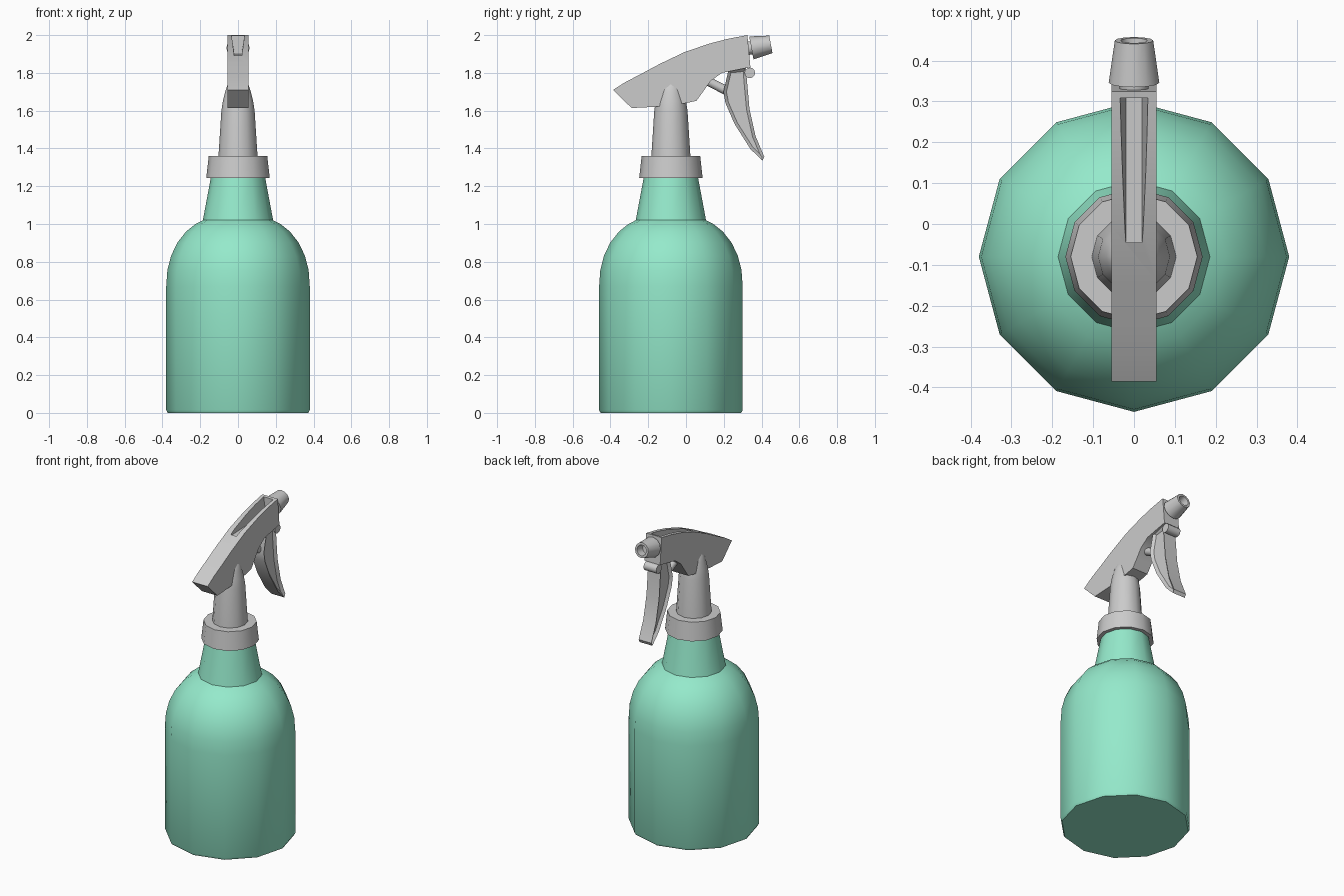
import bpy, bmesh, math
from mathutils import Vector

if "Cube" in bpy.data.objects:
    bpy.data.objects.remove(bpy.data.objects["Cube"])

CY = -0.08  # bottle axis offset in y


def finish(name, bm, mat=None, angle=40):
    bmesh.ops.recalc_face_normals(bm, faces=bm.faces[:])
    me = bpy.data.meshes.new(name)
    bm.to_mesh(me)
    bm.free()
    ob = bpy.data.objects.new(name, me)
    bpy.context.collection.objects.link(ob)
    if mat:
        me.materials.append(mat)
    shade(ob, angle)
    return ob


def shade(ob, angle=40):
    bpy.ops.object.select_all(action='DESELECT')
    ob.select_set(True)
    bpy.context.view_layer.objects.active = ob
    bpy.ops.object.shade_smooth_by_angle(angle=math.radians(angle))


def lathe(name, profile, base=(0, CY, 0), axis=(0, 0, 1), segs=12, mat=None):
    """Revolve (radius, height) points around an axis and cap both ends."""
    bm = bmesh.new()
    rot = Vector((0, 0, 1)).rotation_difference(Vector(axis))
    rings = []
    for r, h in profile:
        ring = []
        for i in range(segs):
            a = 2 * math.pi * i / segs
            p = Vector((r * math.cos(a), r * math.sin(a), h))
            ring.append(bm.verts.new(rot @ p + Vector(base)))
        rings.append(ring)
    for a, b in zip(rings, rings[1:]):
        for i in range(segs):
            j = (i + 1) % segs
            bm.faces.new((a[i], a[j], b[j], b[i]))
    bm.faces.new(rings[0])
    bm.faces.new(rings[-1])
    return finish(name, bm, mat)


def plate(name, outline, half, inset=0, depth=0):
    """Extrude a (y, z) outline across x, optionally recessing both sides."""
    bm = bmesh.new()
    left = [bm.verts.new((-half, y, z)) for y, z in outline]
    right = [bm.verts.new((half, y, z)) for y, z in outline]
    sides = [bm.faces.new(left), bm.faces.new(right)]
    n = len(outline)
    for i in range(n):
        j = (i + 1) % n
        bm.faces.new((left[i], left[j], right[j], right[i]))
    bmesh.ops.recalc_face_normals(bm, faces=bm.faces[:])
    if inset:
        bmesh.ops.inset_individual(bm, faces=sides, thickness=inset, use_even_offset=True)
        for f in sides:
            bmesh.ops.translate(bm, verts=f.verts[:], vec=f.normal * -depth)
    return finish(name, bm)


green = bpy.data.materials.new("green_plastic")
green.diffuse_color = (0.30, 0.82, 0.60, 1)
green.use_nodes = True
green.node_tree.nodes["Principled BSDF"].inputs["Base Color"].default_value = green.diffuse_color

# Bottle body with rounded shoulder and tapered neck
lathe("bottle", [(0.372, 0), (0.38, 0.015), (0.38, 0.67), (0.374, 0.755), (0.355, 0.83),
                 (0.322, 0.9), (0.275, 0.96), (0.225, 1.0), (0.186, 1.02),
                 (0.143, 1.25)], mat=green)

# Screw collar
lathe("collar", [(0.13, 1.243), (0.168, 1.243), (0.155, 1.36), (0.09, 1.36)])

# Stem rising into the head
lathe("stem", [(0.104, 1.35), (0.088, 1.6), (0.08, 1.65), (0.068, 1.7),
               (0.055, 1.74), (0.03, 1.765)])

# Spray head
head = plate("spray_head", [
    (-0.386, 1.71), (-0.32, 1.752), (-0.246, 1.79), (-0.14, 1.847), (-0.008, 1.91),
    (0.124, 1.955), (0.22, 1.98), (0.325, 2.0), (0.341, 1.83), (0.19, 1.80),
    (0.13, 1.757), (0.09, 1.70), (0.055, 1.652), (0.0, 1.64), (-0.167, 1.62),
    (-0.288, 1.614)], 0.055)

# Tapered slot cut in the top of the head
bm = bmesh.new()
cut = [[bm.verts.new((x, y, z)) for x, z in
        ((-0.019, floor), (0.019, floor), (0.05, 2.1), (-0.05, 2.1))]
       for y, floor in ((-0.045, 1.885), (0.308, 1.9))]
for i in range(4):
    j = (i + 1) % 4
    bm.faces.new((cut[0][i], cut[0][j], cut[1][j], cut[1][i]))
for c in cut:
    bm.faces.new(c)
cutter = finish("slot_cutter", bm)
cutter.hide_render = True
mod = head.modifiers.new("slot", 'BOOLEAN')
mod.operation = 'DIFFERENCE'
mod.solver = 'EXACT'
mod.object = cutter
bpy.context.view_layer.objects.active = head
bpy.ops.object.modifier_apply(modifier=mod.name)
bpy.data.objects.remove(cutter)
shade(head)

# Nozzle with hollow front, and its connector
tilt = Vector((0, 0.103, 0.019)).normalized()
lathe("nozzle", [(0.03, 0), (0.062, 0), (0.047, 0.105), (0.033, 0.105), (0.027, 0.055)],
      base=(0, 0.346, 1.932), axis=tilt)
lathe("nozzle_connector", [(0.035, 0), (0.035, 0.05)], base=(0, 0.315, 1.927), axis=tilt)

# Trigger with recessed sides
plate("trigger", [
    (0.225, 1.815), (0.318, 1.825), (0.322, 1.767), (0.336, 1.61), (0.368, 1.465),
    (0.415, 1.355), (0.405, 1.335), (0.341, 1.397), (0.257, 1.53), (0.209, 1.64),
    (0.198, 1.70)], 0.045, inset=0.016, depth=0.015)

# Trigger pivot bar and piston rod
lathe("trigger_pivot", [(0.028, 0), (0.028, 0.09)], base=(-0.045, 0.338, 1.80), axis=(1, 0, 0))
lathe("piston", [(0.024, 0), (0.024, 0.14)], base=(0, 0.10, 1.765), axis=(0, 0.87, -0.45))
